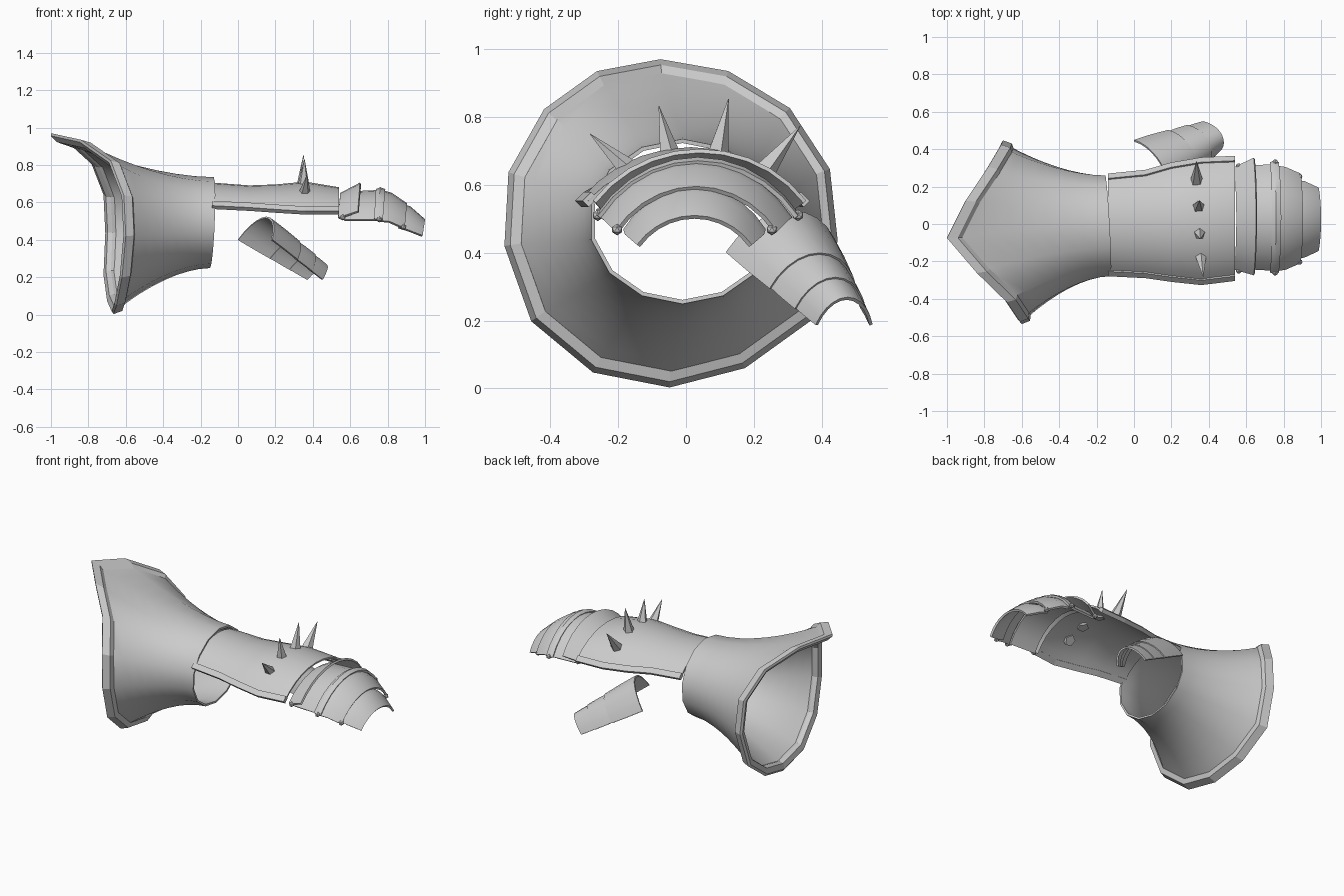
import bpy, bmesh
from math import sin, cos, pi, radians
from mathutils import Vector as V

if "Cube" in bpy.data.objects:
    bpy.data.objects.remove(bpy.data.objects["Cube"])

steel = bpy.data.materials.new("grey_steel")
steel.use_nodes = True
steel.diffuse_color = (0.6, 0.6, 0.6, 1)
steel.node_tree.nodes["Principled BSDF"].inputs["Base Color"].default_value = (0.6, 0.6, 0.6, 1)


def finish(name, bm, thick=0, smooth=False):
    bmesh.ops.recalc_face_normals(bm, faces=bm.faces)
    mesh = bpy.data.meshes.new(name)
    bm.to_mesh(mesh)
    bm.free()
    mesh.materials.append(steel)
    ob = bpy.data.objects.new(name, mesh)
    bpy.context.collection.objects.link(ob)
    bpy.ops.object.select_all(action='DESELECT')
    ob.select_set(True)
    bpy.context.view_layer.objects.active = ob
    if thick:
        mod = ob.modifiers.new("thickness", 'SOLIDIFY')
        mod.thickness = thick
        mod.offset = 0
        bpy.ops.object.modifier_apply(modifier=mod.name)
    if smooth:
        bpy.ops.object.shade_smooth_by_angle(angle=radians(32))
    return ob


def loft(name, rings, ring_closed=False, path_closed=False, caps=False, thick=0, smooth=False):
    """Skin a list of equal point rings."""
    bm = bmesh.new()
    rows = [[bm.verts.new(p) for p in ring] for ring in rings]
    n, m = len(rows), len(rows[0])
    for i in range(n if path_closed else n - 1):
        a, b = rows[i], rows[(i + 1) % n]
        for j in range(m if ring_closed else m - 1):
            k = (j + 1) % m
            bm.faces.new((a[j], a[k], b[k], b[j]))
    if caps:
        bm.faces.new(rows[0])
        bm.faces.new(rows[-1])
    return finish(name, bm, thick, smooth)


def arch(left, peak, right, half=0.95, steps=10):
    """Arc of points from one foot over a peak to the other foot."""
    mid, side = (left + right) / 2, (right - left) / 2
    pts = []
    for i in range(steps + 1):
        a = half * (2 * i / steps - 1)
        rise = (cos(a) - cos(half)) / (1 - cos(half))
        pts.append(mid + side * sin(a) / sin(half) + (peak - mid) * rise)
    return pts


def cross_arch(x, cy, w, foot, top, lean=0.0):
    return arch(V((x - lean, cy - w, foot)), V((x, cy, top)), V((x - lean, cy + w, foot)))


# Flared cuff
rim = [V(p) for p in [
    (-1, -.075, .97), (-.9, .125, .935), (-.78, .306, .826), (-.71, .424, .646),
    (-.70, .447, .434), (-.71, .374, .204), (-.69, .174, .06), (-.665, -.048, .003),
    (-.65, -.274, .047), (-.62, -.456, .198), (-.60, -.535, .42), (-.61, -.523, .637),
    (-.68, -.418, .823), (-.84, -.262, .935)]]
hub = V((-.62, -.04, .49))
wrist = []
for i in range(14):
    a = 2 * pi * i / 14
    wrist.append(V((-.14 + .01 * cos(a) - .015 * sin(a), -.01 + .27 * sin(a), .492 + .237 * cos(a))))


def rim_point(p, scale, dx):
    return hub + (p - hub) * scale + V((dx, 0, 0))


rings = []
for s in range(9):
    t = s / 8
    ring = []
    for w, p in zip(wrist, rim):
        e = rim_point(p, .925, .025)
        f = t ** 1.75
        ring.append(V((w.x + (e.x - w.x) * t, w.y + (e.y - w.y) * f, w.z + (e.z - w.z) * f)))
    rings.append(ring)
loft("cuff", rings, ring_closed=True, thick=.012, smooth=True)

# Thick band around the cuff mouth
section = [(1, 0), (.965, .045), (.9, .05), (.885, .02), (.9, -.005), (.97, -.012)]
loft("cuff_rim", [[rim_point(p, s, dx) for s, dx in section] for p in rim],
     ring_closed=True, path_closed=True)

# Back-of-hand plate with folded side trims
hand = [(-.14, -.005, .255, .58, .70), (.06, 0, .27, .57, .685), (.2, .01, .30, .56, .69),
        (.36, .015, .322, .55, .705), (.54, .03, .315, .55, .675)]
hand_rings = [cross_arch(*h) for h in hand]
loft("hand_plate", hand_rings, thick=.012, smooth=True)
for side, idx, name in ((-1, 0, "right_trim"), (1, -1, "left_trim")):
    along, out = V((0, .7 * side, -.7)), V((0, .7 * side, .7))
    loft(name, [[r[idx] + along * a + out * b for a, b in
                 ((-.025, -.01), (.012, -.01), (.012, .016), (-.025, .016))]
                for r in hand_rings], ring_closed=True, caps=True)

# Overlapping finger plates
plates = {
    "knuckle_flare": [(.55, .03, .27, .515, .645), (.655, .04, .31, .55, .70)],
    "finger_plate_1": [(.58, .035, .27, .505, .652), (.76, .035, .28, .505, .66)],
    "finger_ridge": [(.74, .035, .29, .51, .665), (.76, .035, .297, .505, .675),
                     (.785, .035, .29, .505, .665)],
    "finger_plate_2": [(.77, .03, .278, .50, .66), (.82, .03, .27, .495, .645),
                       (.90, .03, .235, .46, .59)],
    "finger_plate_3": [(.87, .025, .205, .465, .59), (.92, .025, .20, .45, .572),
                       (.996, .025, .165, .42, .505)],
}
for name, rows in plates.items():
    loft(name, [cross_arch(*r, lean=.012) for r in rows], thick=.013, smooth=True)

# Rivets, paired on both sides
for i, (x, cy, w, z) in enumerate([(.56, .03, .28, .52), (.755, .035, .295, .51), (.885, .025, .228, .468)]):
    for side, label in ((1, "left"), (-1, "right")):
        bm = bmesh.new()
        bmesh.ops.create_icosphere(bm, subdivisions=1, radius=.017)
        bmesh.ops.translate(bm, verts=bm.verts, vec=(x, cy + side * w, z))
        finish(f"{label}_rivet_{i + 1}", bm)

# Knuckle spikes, five-sided and set through the plate
spikes = [((.355, -.16, .635), (.37, -.283, .75)), ((.35, -.047, .675), (.355, -.08, .832)),
          ((.345, .09, .68), (.35, .125, .853)), ((.335, .225, .635), (.335, .336, .773))]
for i, (base, tip) in enumerate(spikes):
    base, tip = V(base), V(tip)
    axis = tip - base
    bm = bmesh.new()
    bmesh.ops.create_cone(bm, cap_ends=True, segments=5, radius1=.036, radius2=.001, depth=axis.length)
    bmesh.ops.rotate(bm, verts=bm.verts, matrix=V((0, 0, 1)).rotation_difference(axis).to_matrix())
    bmesh.ops.translate(bm, verts=bm.verts, vec=(base + tip) / 2)
    finish(f"knuckle_spike_{i + 1}", bm)

# Thumb guard: three nested arched plates
start = [V((.18, .12, .40)), V((.15, .31, .52)), V((0, .445, .40))]
end = [V((.45, .385, .187)), V((.468, .475, .265)), V((.37, .545, .187))]


def thumb_arch(t, scale):
    pts = [a.lerp(b, t) for a, b in zip(start, end)]
    mid = (pts[0] + pts[2]) / 2
    return arch(*[mid + (p - mid) * scale for p in pts], half=1.1)


for i, (t0, t1, s0, s1) in enumerate([(0, .5, 1, 1.03), (.46, .78, .97, 1.03), (.74, 1, .97, 1)]):
    loft(f"thumb_plate_{i + 1}", [thumb_arch(t0, s0), thumb_arch((t0 + t1) / 2, (s0 + s1) / 2 + .015),
                                  thumb_arch(t1, s1)], thick=.01, smooth=True)
